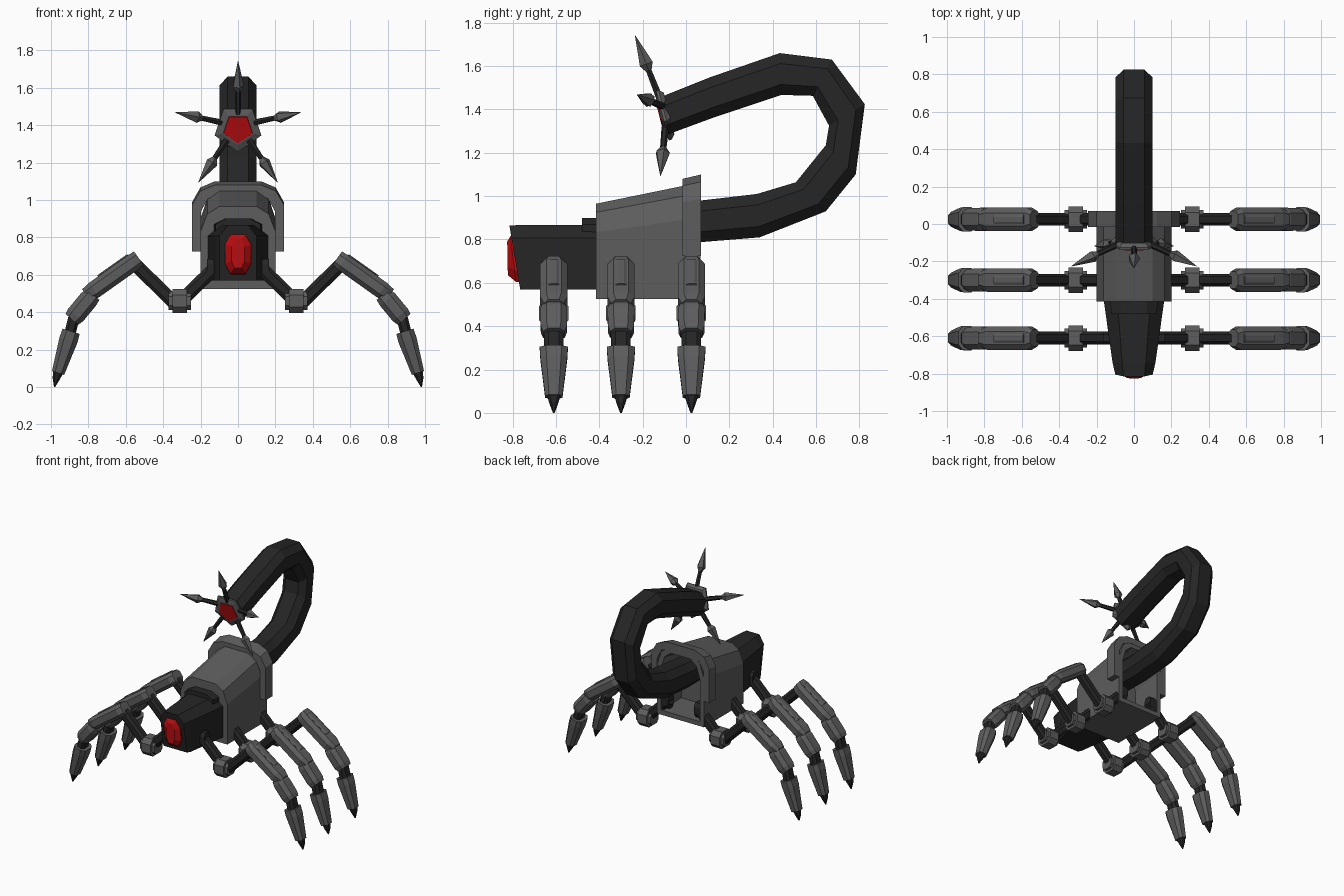
import bpy, bmesh, math
from mathutils import Vector as V

if "Cube" in bpy.data.objects:
    bpy.data.objects.remove(bpy.data.objects["Cube"])


def material(name, rgb):
    m = bpy.data.materials.new(name)
    m.diffuse_color = (*rgb, 1)
    m.use_nodes = True
    m.node_tree.nodes["Principled BSDF"].inputs["Base Color"].default_value = m.diffuse_color
    return m


GREY = material("gunmetal grey", (0.11, 0.11, 0.11))
DARK = material("near black", (0.019, 0.019, 0.019))
RED = material("glowing red", (0.50, 0.004, 0.005))

# cross-sections: (side, up) in -1..1
OCT = [(-1, -.5), (-1, .5), (-.55, 1), (.55, 1), (1, .5), (1, -.5), (.55, -1), (-.55, -1)]
HEAD = [(-1, -1), (-1, .6), (-.55, 1), (.55, 1), (1, .6), (1, -1)]
ARCH = [(-1, -1), (-1, .4), (-.82, .82), (-.5, 1), (.5, 1), (.82, .82), (1, .4), (1, -1)]
BAND = ARCH + [(s * .8, (t + 1) * .87 - 1) for s, t in reversed(ARCH)]


def skin(name, rings, mat, mirror=False):
    """Bridge a list of equal rings and cap both ends."""
    bm = bmesh.new()
    vs = [[bm.verts.new(p) for p in r] for r in rings]
    n = len(rings[0])
    for a, b in zip(vs, vs[1:]):
        for i in range(n):
            j = (i + 1) % n
            bm.faces.new((a[i], a[j], b[j], b[i]))
    bm.faces.new(vs[0])
    bm.faces.new(vs[-1])
    bmesh.ops.recalc_face_normals(bm, faces=bm.faces)
    me = bpy.data.meshes.new(name)
    bm.to_mesh(me)
    bm.free()
    me.materials.append(mat)
    ob = bpy.data.objects.new(name, me)
    bpy.context.collection.objects.link(ob)
    if mirror:
        ob.modifiers.new("mirror", 'MIRROR').use_mirror_merge = False
    return ob


def loft(name, stations, mat, section=OCT):
    """Stations on the centre plane: (top (y,z), bottom (y,z), half width in x)."""
    rings = []
    for top, bot, w in stations:
        c, h = (V(top) + V(bot)) / 2, (V(top) - V(bot)) / 2
        rings.append([V((s * w, *(c + h * t))) for s, t in section])
    return skin(name, rings, mat)


def strut(name, y, stations, mat):
    """Straight leg piece: (x, z, half thickness, half width in y) stations, mirrored."""
    d = V(stations[-1][:2]) - V(stations[0][:2])
    up = V((-d.y, d.x)).normalized()
    rings = [[V((x + up.x * h * t, y + s * w, z + up.y * h * t)) for s, t in OCT]
             for x, z, h, w in stations]
    return skin(name, rings, mat, True)


def spindle(name, a, b, radii, mat, sides=4):
    """Round piece along a-b with (fraction, radius) rings."""
    a, b = V(a), V(b)
    q = (b - a).to_track_quat('Z', 'Y')
    rings = [[a.lerp(b, f) + q @ V((r * math.cos(k * math.tau / sides),
                                    r * math.sin(k * math.tau / sides), 0))
              for k in range(sides)] for f, r in radii]
    return skin(name, rings, mat)


# body shell, hollow at the back
loft("body_shell", [((-.415, .965), (-.415, .525), .2), ((0, 1.05), (0, .525), .2),
                    ((.068, 1.06), (.068, .525), .2), ((.068, 1.02), (.068, .56), .165),
                    ((-.18, .96), (-.18, .56), .165)], GREY, ARCH)
loft("rear_flange", [((-.015, 1.08), (-.015, .725), .246),
                     ((.07, 1.10), (.07, .725), .246)], GREY, BAND)

# head, collar and eye
loft("head", [((-.815, .865), (-.765, .57), .10), ((-.74, .867), (-.74, .57), .115),
              ((-.40, .867), (-.40, .57), .163)], DARK, HEAD)
loft("head_collar", [((-.48, .90), (-.48, .75), .12), ((-.40, .90), (-.40, .75), .13)],
     DARK, HEAD)
loft("eye", [((-.79, .825), (-.755, .60), .07), ((-.81, .815), (-.785, .605), .07),
             ((-.825, .79), (-.822, .635), .035)], RED)

# curled tail: outer point, inner point, half width
loft("tail", [((-.15, .79), (-.15, .97), .1), ((.07, .788), (.07, .98), .1),
              ((.34, .81), (.327, 1.01), .1), ((.645, .93), (.507, 1.064), .1),
              ((.783, 1.10), (.645, 1.235), .1), ((.825, 1.424), (.66, 1.325), .1),
              ((.673, 1.63), (.585, 1.463), .1), ((.433, 1.66), (.44, 1.467), .1),
              ((.11, 1.548), (.12, 1.36), .1), ((-.122, 1.455), (-.083, 1.285), .1)], DARK)

# five-sided tail plate with red centre
UP, OUT, MID = V((0, -.25, .968)), V((0, -.968, -.25)), V((0, -.10, 1.387))


def pentagon(depth, r):
    angles = [math.radians(-90 + 72 * k) for k in range(5)]
    return [MID + OUT * depth + V((1, 0, 0)) * r * math.cos(a) + UP * r * math.sin(a)
            for a in angles]


skin("tail_plate", [pentagon(-.02, .11), pentagon(0, .131), pentagon(.012, .131),
                    pentagon(.022, .09)], GREY)
skin("tail_red_lens", [pentagon(.02, .083), pentagon(.027, .081)], RED)

# tail spikes: root, tip
SPIKES = [((0, -.125, 1.46), (0, -.235, 1.742))]
for s in (-1, 1):
    SPIKES += [((s * .09, -.11, 1.415), (s * .335, -.226, 1.468)),
               ((s * .06, -.095, 1.32), (s * .212, -.118, 1.093))]
for k, (a, b) in enumerate(SPIKES):
    spindle(f"spike_rod_{k}", a, b, [(0, .018), (.55, .014)], DARK, 6)
    spindle(f"spike_head_{k}", a, b, [(.42, .014), (.53, .033), (1, .001)], GREY, 5)

# three mirrored pairs of legs
for label, y in (("front", -.61), ("middle", -.30), ("rear", .025)):
    n = label + "_leg_"
    strut(n + "hip", y, [(.11, .63, .055, .035), (.165, .63, .055, .035)], DARK)
    strut(n + "inner_rod", y, [(.12, .64, .036, .034), (.30, .465, .036, .034)], DARK)
    small, big = (.46, .047, .05), (.46, .065, .068)
    strut(n + "joint", y, [(x, *r) for x, r in
          ((.25, small), (.272, small), (.272, big), (.35, big), (.35, small), (.372, small))],
          GREY)
    strut(n + "outer_rod", y, [(.33, .44, .036, .034), (.55, .655, .036, .034)], DARK)
    strut(n + "thigh", y, [(.53, .688, .045, .045), (.56, .667, .047, .063),
                           (.77, .518, .047, .063), (.81, .49, .04, .045)], GREY)
    strut(n + "thigh_plate", y, [(.586, .700, .012, .025), (.746, .587, .012, .025)], GREY)
    strut(n + "knee", y, [(.775, .495, .045, .05), (.80, .467, .052, .062),
                          (.868, .385, .052, .06), (.888, .362, .045, .05)], GREY)
    strut(n + "ankle", y, [(.875, .38, .03, .045), (.90, .28, .03, .045)], DARK)
    strut(n + "shin", y, [(.892, .298, .048, .065), (.907, .25, .05, .062),
                          (.962, .075, .034, .04)], GREY)
    strut(n + "claw", y, [(.96, .085, .028, .032), (.972, .045, .02, .02),
                          (.981, .0, .003, .004)], DARK)
